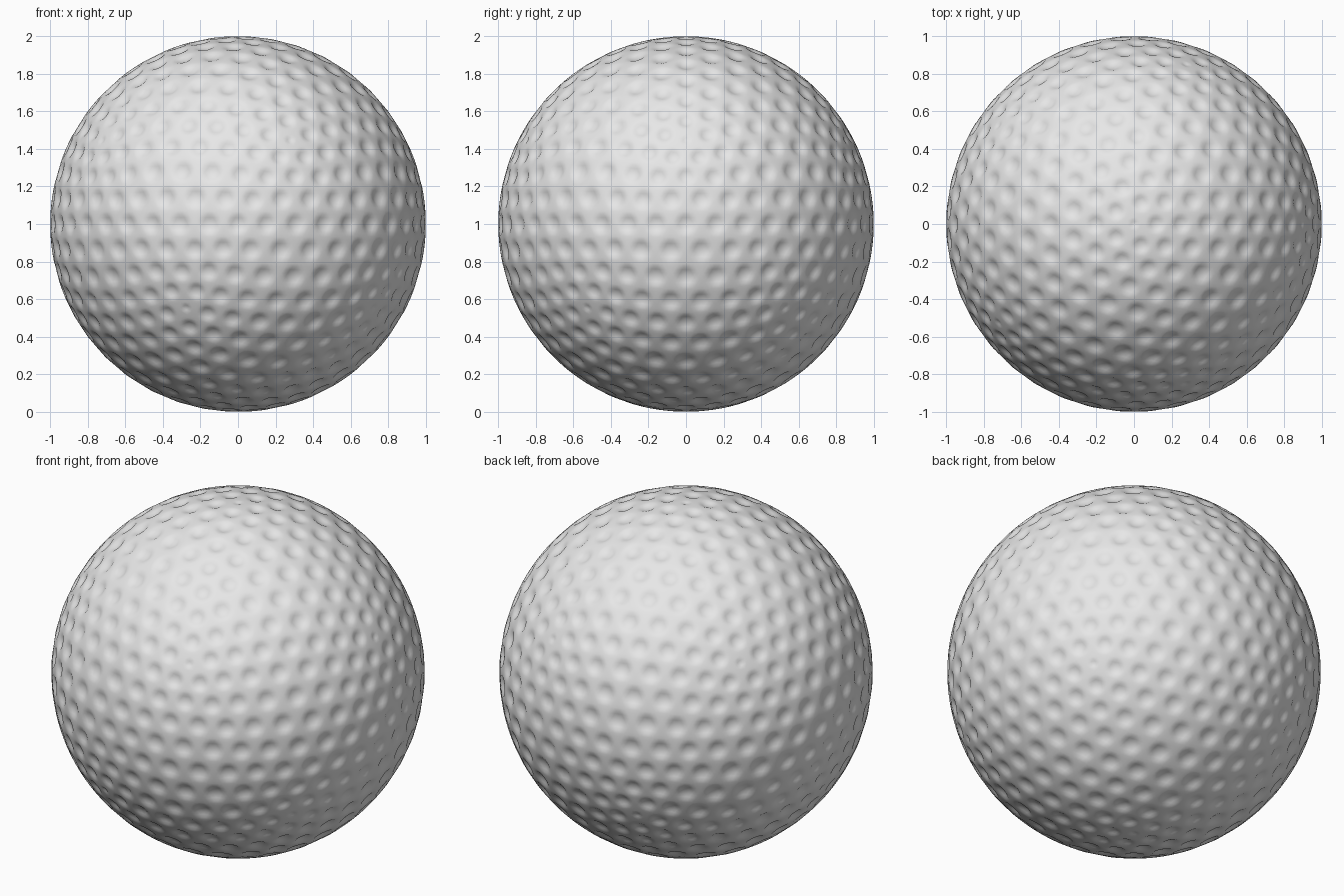
import bpy, bmesh
from mathutils.kdtree import KDTree

if "Cube" in bpy.data.objects:
    bpy.data.objects.remove(bpy.data.objects["Cube"])

# dimple centres: vertices of a coarse icosphere
coarse = bmesh.new()
bmesh.ops.create_icosphere(coarse, subdivisions=4, radius=1)
tree = KDTree(len(coarse.verts))
size = []
for i, v in enumerate(coarse.verts):
    v.co.normalize()
for i, v in enumerate(coarse.verts):
    tree.insert(v.co, i)
    lens = [e.calc_length() for e in v.link_edges]
    factor = 0.40 if len(lens) == 6 else 0.22   # tiny dimples at the 12 poles
    size.append(factor * sum(lens) / len(lens))
tree.balance()

# fine ball surface, dented towards each dimple centre
bm = bmesh.new()
bmesh.ops.create_icosphere(bm, subdivisions=7, radius=1)
for v in bm.verts:
    n = v.co.normalized()
    co, i, d = tree.find(n)
    t = max(0.0, min(1.0, (size[i] - d) / (0.75 * size[i])))
    depth = 0.25 * size[i] * t * t * (3 - 2 * t)
    v.co = n * (1.0 - depth)
    v.co.z += 1
for f in bm.faces:
    f.smooth = True
mesh = bpy.data.meshes.new("golf_ball")
bm.to_mesh(mesh)
bm.free()
coarse.free()

mat = bpy.data.materials.new("white")
mat.diffuse_color = (0.8, 0.8, 0.8, 1)
mat.use_nodes = True
mat.node_tree.nodes["Principled BSDF"].inputs["Base Color"].default_value = mat.diffuse_color
mesh.materials.append(mat)
ball = bpy.data.objects.new("golf_ball", mesh)
bpy.context.collection.objects.link(ball)
